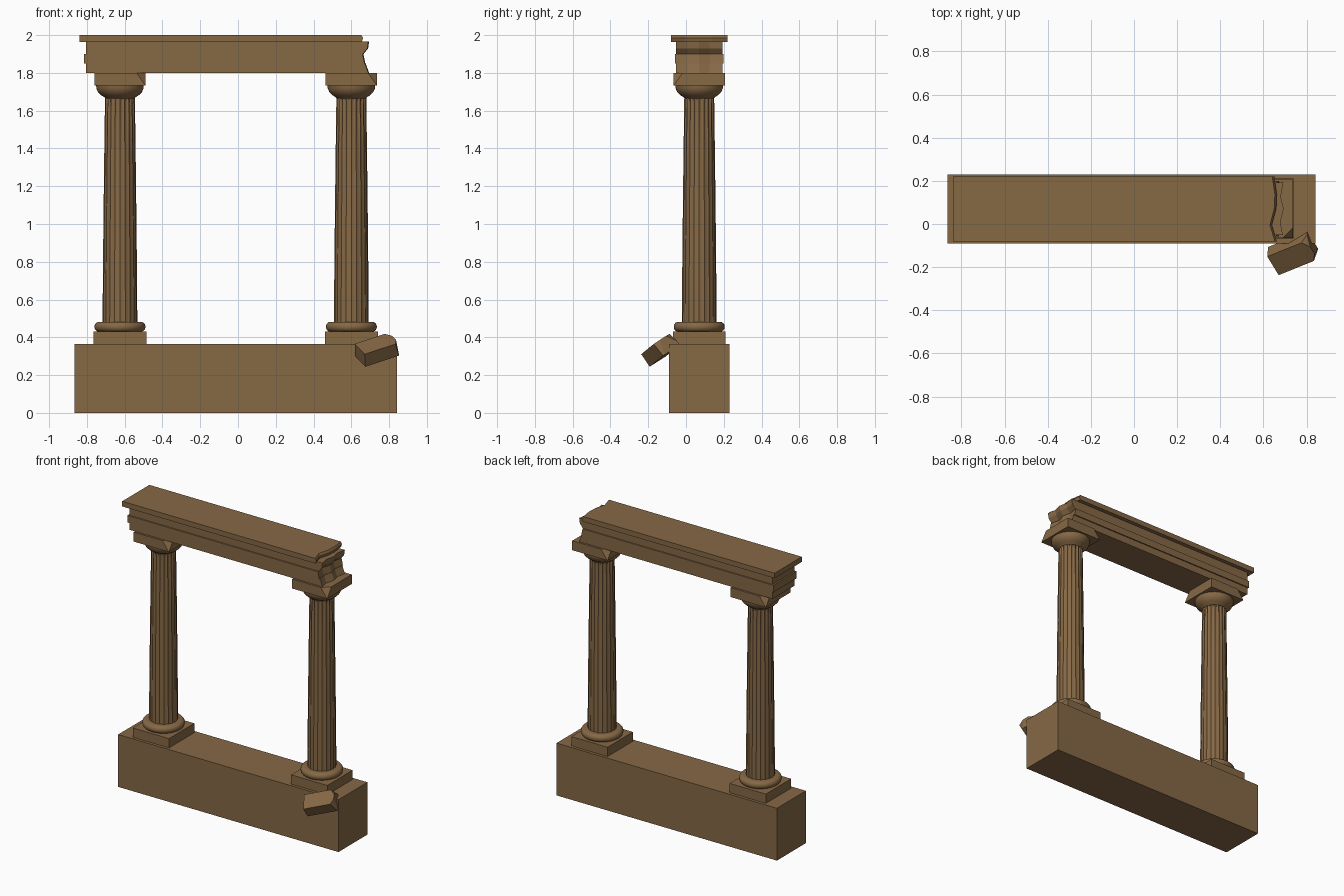
import bpy, bmesh, math, random
from mathutils import Vector, Matrix, Euler

random.seed(4)
if "Cube" in bpy.data.objects:
    bpy.data.objects.remove(bpy.data.objects["Cube"])

stone = bpy.data.materials.new("weathered_stone")
stone.use_nodes = True
COLOR = (0.24, 0.14, 0.06, 1)
stone.diffuse_color = COLOR
bsdf = stone.node_tree.nodes["Principled BSDF"]
bsdf.inputs["Base Color"].default_value = COLOR
bsdf.inputs["Roughness"].default_value = 0.9

MID_Y = 0.07


def finish(name, bm, smooth=False):
    bmesh.ops.recalc_face_normals(bm, faces=bm.faces)
    mesh = bpy.data.meshes.new(name)
    bm.to_mesh(mesh)
    bm.free()
    mesh.materials.append(stone)
    obj = bpy.data.objects.new(name, mesh)
    bpy.context.scene.collection.objects.link(obj)
    if smooth:
        bpy.ops.object.select_all(action="DESELECT")
        obj.select_set(True)
        bpy.context.view_layer.objects.active = obj
        bpy.ops.object.shade_smooth_by_angle(angle=math.radians(35))
    return obj


def block(name, center, size, rotation=(0, 0, 0), chips=()):
    """Box with optional (point, normal) planes that knock off corners."""
    bm = bmesh.new()
    bmesh.ops.create_cube(bm, size=1)
    bmesh.ops.scale(bm, vec=size, verts=bm.verts)
    for point, normal in chips:
        bmesh.ops.bisect_plane(bm, geom=bm.verts[:] + bm.edges[:] + bm.faces[:],
                               plane_co=point, plane_no=normal, clear_outer=True)
        bmesh.ops.holes_fill(bm, edges=[e for e in bm.edges if e.is_boundary])
    turn = Euler([math.radians(a) for a in rotation]).to_matrix().to_4x4()
    bm.transform(Matrix.Translation(center) @ turn)
    return finish(name, bm)


def loft(bm, rings):
    """Skin closed rings of equal length and cap both ends."""
    rows = [[bm.verts.new(p) for p in ring] for ring in rings]
    n = len(rows[0])
    for low, high in zip(rows, rows[1:]):
        for i in range(n):
            j = (i + 1) % n
            bm.faces.new((low[i], low[j], high[j], high[i]))
    bm.faces.new(rows[0][::-1])
    bm.faces.new(rows[-1])


def turned(name, x, profile, steps=48, flutes=0):
    """Lathe (radius, z, flute depth) rings around a column axis."""
    bm = bmesh.new()
    rings = []
    for r, z, depth in profile:
        ring = []
        for i in range(steps):
            a = math.tau * i / steps
            rr = r - depth * abs(math.sin(a * flutes / 2))
            ring.append((x + rr * math.cos(a), MID_Y + rr * math.sin(a), z))
        rings.append(ring)
    loft(bm, rings)
    return finish(name, bm, smooth=True)


def broken_beam(name, rows, jag):
    """Stack (z, half depth, left x, right x) outlines; the right end is ragged."""
    bm = bmesh.new()
    rings = []
    for z, half, left, right in rows:
        end = [(right + j, MID_Y + half * t, z)
               for j, t in zip(jag, (-1, -0.5, 0, 0.45, 1))]
        rings.append([(left, MID_Y - half, z)] + end + [(left, MID_Y + half, z)])
    loft(bm, rings)
    bmesh.ops.triangulate(bm, faces=[f for f in bm.faces if len(f.verts) > 4])
    return finish(name, bm)


# Long pedestal
block("pedestal", (-0.012, MID_Y, 0.183), (1.705, 0.32, 0.366))

# Columns
for side, x in (("right", -0.625), ("left", 0.6)):
    block(side + "_plinth", (x, MID_Y, 0.398), (0.28, 0.28, 0.066))

    # Rounded base ring
    ring = [(0.135 - 0.024 * (1 - math.cos(a)), 0.456 + 0.026 * math.sin(a), 0)
            for a in (math.radians(d) for d in range(-90, 91, 20))]
    turned(side + "_base_ring", x, ring)

    # Tapering shaft with worn flutes that deepen near the neck
    shaft = []
    for i in range(13):
        t = i / 12
        shaft.append((0.092 - 0.013 * t ** 1.3, 0.47 + 1.21 * t,
                      0.003 + 0.005 * max(0, t - 0.7) / 0.3))
    turned(side + "_shaft", x, shaft, steps=80, flutes=20)

    # Flaring cushion under the slab
    turned(side + "_cushion", x, [(0.076, 1.665, 0), (0.084, 1.672, 0), (0.1, 1.682, 0),
                                  (0.116, 1.698, 0), (0.125, 1.718, 0), (0.126, 1.74, 0)])

    # Square capital slab with two chipped corners
    block(side + "_capital_slab", (x, MID_Y, 1.767), (0.272, 0.272, 0.066), chips=[
        ((0.112, -0.112, 0.033), Vector((1, -1, 0.7)).normalized()),
        ((-0.112, 0.112, 0.033), Vector((-1, 1, 0.7)).normalized())])

# Beam with a raised middle band and a hollowed, ragged break
broken_beam("beam", [(1.8, 0.122, -0.805, 0.69), (1.85, 0.122, -0.805, 0.672),
                     (1.851, 0.129, -0.815, 0.67), (1.9, 0.129, -0.815, 0.66),
                     (1.901, 0.122, -0.805, 0.662), (1.93, 0.122, -0.805, 0.685),
                     (1.966, 0.122, -0.805, 0.69)], (0, -0.012, 0.004, -0.01, 0.002))

# Overhanging top slab
broken_beam("top_slab", [(1.964, 0.15, -0.84, 0.65), (1.985, 0.15, -0.84, 0.656),
                         (2.0, 0.15, -0.84, 0.647)], (0.006, -0.017, 0.003, 0.006, -0.006))

# Fallen fragment leaning on the pedestal corner
block("fallen_fragment", (0.737, -0.135, 0.335), (0.205, 0.115, 0.08), (30, -17, 22), chips=[
    ((0.09, 0.045, 0.03), Vector((1, 0.7, 0.5)).normalized()),
    ((0.1, -0.04, 0), Vector((1, -0.6, 0.2)).normalized())])
